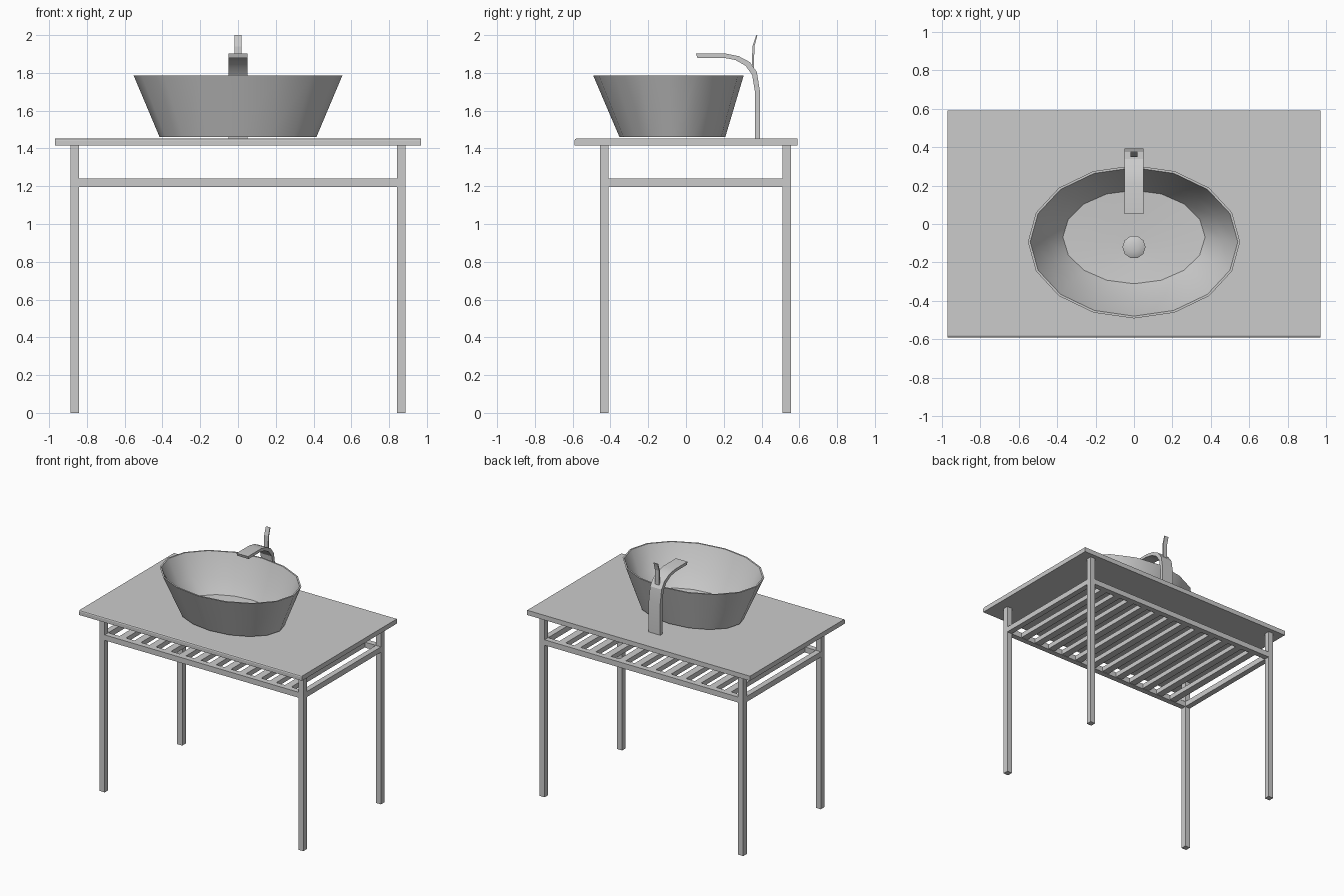
import bpy, bmesh, math

if "Cube" in bpy.data.objects:
    bpy.data.objects.remove(bpy.data.objects["Cube"])


def finish(name, bm):
    bmesh.ops.recalc_face_normals(bm, faces=bm.faces)
    me = bpy.data.meshes.new(name)
    bm.to_mesh(me)
    bm.free()
    ob = bpy.data.objects.new(name, me)
    bpy.context.collection.objects.link(ob)
    return ob


def smooth(ob, angle):
    bpy.ops.object.select_all(action='DESELECT')
    ob.select_set(True)
    bpy.context.view_layer.objects.active = ob
    bpy.ops.object.shade_smooth_by_angle(angle=math.radians(angle))


def box(name, x0, x1, y0, y1, z0, z1):
    bm = bmesh.new()
    bmesh.ops.create_cube(bm, size=1)
    for v in bm.verts:
        v.co = ((x0 + x1) / 2 + v.co.x * (x1 - x0),
                (y0 + y1) / 2 + v.co.y * (y1 - y0),
                (z0 + z1) / 2 + v.co.z * (z1 - z0))
    return finish(name, bm)


def extrude_x(name, profile, half):
    """Extrude a closed (y, z) outline along x."""
    bm = bmesh.new()
    a = [bm.verts.new((-half, y, z)) for y, z in profile]
    b = [bm.verts.new((half, y, z)) for y, z in profile]
    n = len(profile)
    for i in range(n):
        j = (i + 1) % n
        bm.faces.new((a[i], a[j], b[j], b[i]))
    bm.faces.new(a)
    bm.faces.new(b)
    return finish(name, bm)


def rings(name, data, n):
    """Loft ellipses (rx, ry, cy, z), capping both ends."""
    bm = bmesh.new()
    loops = [[bm.verts.new((rx * math.cos(2 * math.pi * i / n),
                            cy + ry * math.sin(2 * math.pi * i / n), z))
              for i in range(n)] for rx, ry, cy, z in data]
    for lo, hi in zip(loops, loops[1:]):
        for i in range(n):
            j = (i + 1) % n
            bm.faces.new((lo[i], lo[j], hi[j], hi[i]))
    bm.faces.new(loops[0])
    bm.faces.new(loops[-1])
    return finish(name, bm)


# Counter with a softened front edge
extrude_x("counter_top", [(-0.59, 1.415), (0.59, 1.415), (0.59, 1.452),
                          (-0.58, 1.452), (-0.587, 1.449), (-0.59, 1.442)], 0.97)

# Legs
LX, W, YF, YB = 0.865, 0.022, -0.432, 0.533
for side, x in (("left", -LX), ("right", LX)):
    for place, y in (("front", YF), ("back", YB)):
        box(f"{place}_{side}_leg", x - W, x + W, y - W, y + W, 0, 1.415)
    box(f"{side}_rail", x - W, x + W, YF + W, YB - W, 1.197, 1.24)

# Long rails
for place, y in (("front", YF), ("back", YB)):
    box(f"{place}_rail", -LX + W, LX - W, y - W, y + W, 1.197, 1.24)

# Shelf slats
COUNT = 12
for i in range(COUNT):
    x = (i - (COUNT - 1) / 2) * 0.131
    box(f"shelf_slat_{i + 1}", x - 0.028, x + 0.028, YF + W, YB - W, 1.2, 1.237)

# Vessel basin
basin = rings("basin", [(0.415, 0.28, -0.072, 1.46), (0.552, 0.398, -0.093, 1.785),
                        (0.54, 0.386, -0.093, 1.785), (0.46, 0.314, -0.081, 1.61),
                        (0.37, 0.243, -0.068, 1.5), (0.06, 0.06, -0.12, 1.485)], 16)
smooth(basin, 40)

# Drain plug
drain = rings("drain_plug", [(0.06, 0.06, -0.12, 1.48), (0.06, 0.06, -0.12, 1.497),
                             (0.05, 0.05, -0.12, 1.503), (0.025, 0.025, -0.12, 1.51)], 10)
smooth(drain, 40)

# Faucet: flat strip bent forward over the basin
faucet = extrude_x("faucet", [(0.392, 1.45), (0.392, 1.70), (0.375, 1.805), (0.338, 1.857),
                              (0.28, 1.888), (0.21, 1.902), (0.053, 1.902), (0.06, 1.88),
                              (0.20, 1.88), (0.262, 1.868), (0.315, 1.838), (0.35, 1.79),
                              (0.365, 1.70), (0.365, 1.45)], 0.05)
smooth(faucet, 25)

# Faucet lever
extrude_x("faucet_lever", [(0.348, 1.83), (0.352, 1.94), (0.372, 2.0), (0.378, 1.998),
                           (0.362, 1.94), (0.36, 1.81)], 0.018)
